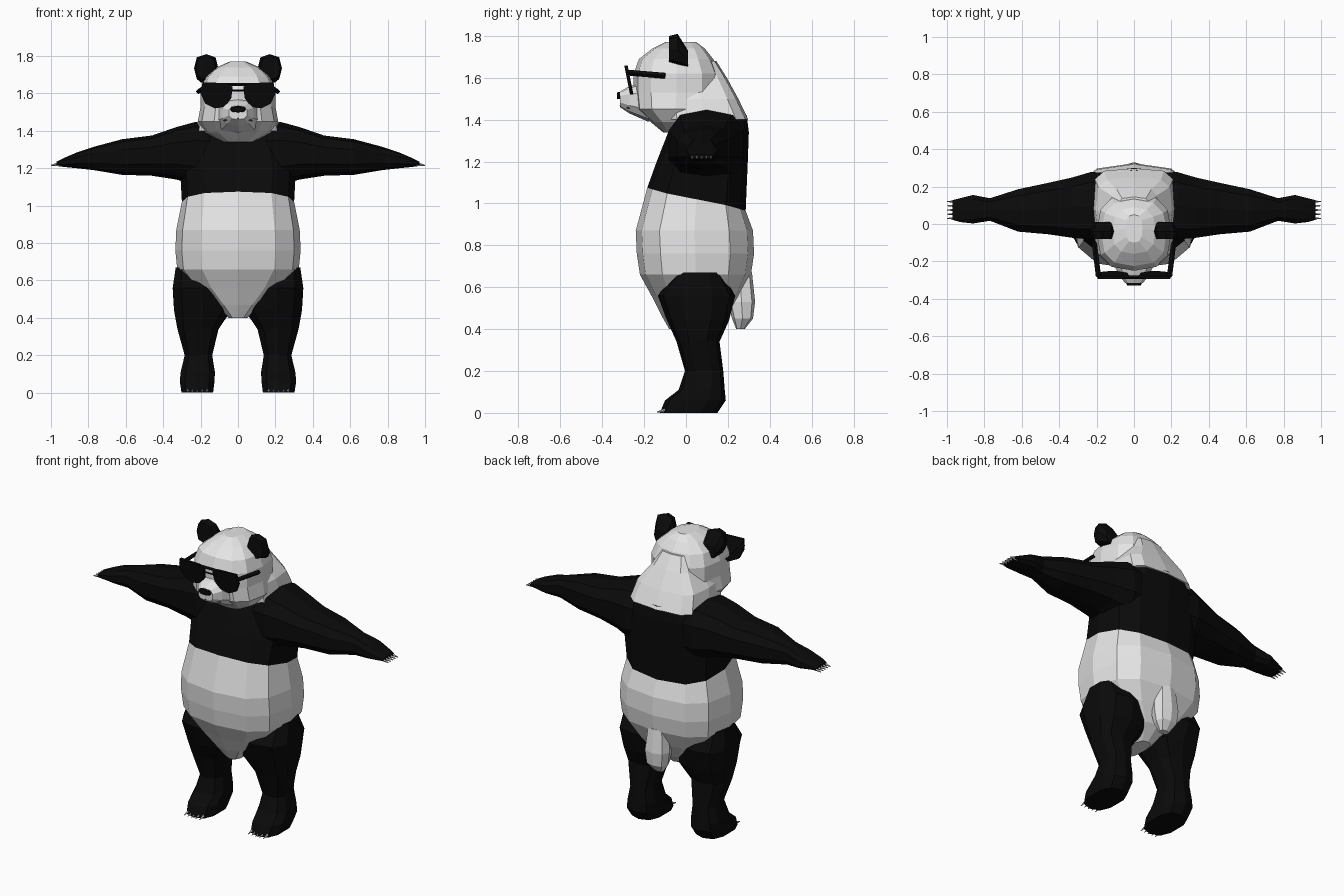
import bpy, bmesh, math
from mathutils import Vector

cube = bpy.data.objects.get("Cube")
if cube:
    bpy.data.objects.remove(cube, do_unlink=True)


def material(name, rgb, rough=0.8):
    m = bpy.data.materials.new(name)
    m.use_nodes = True
    m.diffuse_color = (*rgb, 1)
    bsdf = m.node_tree.nodes["Principled BSDF"]
    bsdf.inputs["Base Color"].default_value = (*rgb, 1)
    bsdf.inputs["Roughness"].default_value = rough
    return m


WHITE = material("white fur", (0.78, 0.78, 0.78))
BLACK = material("black fur", (0.003, 0.003, 0.003))
CLAW = material("pale claw", (0.5, 0.5, 0.5))
MOUTH = material("mouth grey", (0.1, 0.1, 0.1))


def finish(name, bm, mats, side=1):
    """Turn a bmesh into a flat shaded object, flipped to one side if asked."""
    for v in bm.verts:
        v.co.x *= side
    bmesh.ops.recalc_face_normals(bm, faces=bm.faces)
    mesh = bpy.data.meshes.new(name)
    bm.to_mesh(mesh)
    bm.free()
    for m in mats:
        mesh.materials.append(m)
    obj = bpy.data.objects.new(name, mesh)
    bpy.context.collection.objects.link(obj)
    return obj


def loft(name, axis, rings, mats, n=12, power=0.75, side=1, band=None):
    """Skin rounded rings (position, u0, u1, v0, v1, tilt) along an axis."""
    bm = bmesh.new()
    loops = []
    for t, u0, u1, v0, v1, *tilt in rings:
        loop = []
        for i in range(n):
            a = math.tau * i / n
            s, c = math.sin(a), -math.cos(a)
            u = (u0 + u1) / 2 + (u1 - u0) / 2 * math.copysign(abs(s) ** power, s)
            v = (v0 + v1) / 2 + (v1 - v0) / 2 * math.copysign(abs(c) ** power, c)
            p = t - (tilt[0] * c if tilt else 0)
            co = {"x": (p, u, v), "y": (u, p, v), "z": (u, v, p)}[axis]
            loop.append(bm.verts.new(co))
        loops.append(loop)
    for k, (a, b) in enumerate(zip(loops, loops[1:])):
        for i in range(n):
            j = (i + 1) % n
            face = bm.faces.new((a[i], a[j], b[j], b[i]))
            face.material_index = band(k) if band else 0
    bm.faces.new(loops[0])
    bm.faces.new(loops[-1]).material_index = band(len(rings)) if band else 0
    return finish(name, bm, mats, side)


def even(rows):
    """Expand (z, half width, front, back, tilt) into centred rings."""
    return [(z, -w, w, *rest) for z, w, *rest in rows]


def plate(name, outline, y_at, depth, mat, side=1):
    """Extrude an x-z outline along y."""
    bm = bmesh.new()
    face = bm.faces.new([bm.verts.new((x, y_at(z), z)) for x, z in outline])
    out = bmesh.ops.extrude_face_region(bm, geom=[face])["geom"]
    verts = [g for g in out if isinstance(g, bmesh.types.BMVert)]
    bmesh.ops.translate(bm, verts=verts, vec=(0, depth, 0))
    return finish(name, bm, [mat], side)


def bar(name, a, b, r, mat, side=1):
    """Thin square rod between two points."""
    a, b = Vector(a), Vector(b)
    bm = bmesh.new()
    bmesh.ops.create_cone(bm, cap_ends=True, segments=4, radius1=r, radius2=r,
                          depth=(b - a).length)
    bmesh.ops.rotate(bm, verts=bm.verts,
                     matrix=(b - a).to_track_quat("Z", "Y").to_matrix())
    bmesh.ops.translate(bm, verts=bm.verts, vec=(a + b) / 2)
    return finish(name, bm, [mat], side)


# Torso: white belly below the hem ring, black chest above it
loft("torso", "z", even([
    (0.40, 0.05, -0.08, 0.12),
    (0.47, 0.13, -0.12, 0.21),
    (0.56, 0.24, -0.165, 0.26),
    (0.66, 0.325, -0.22, 0.31),
    (0.76, 0.335, -0.235, 0.325),
    (0.87, 0.33, -0.24, 0.32),
    (1.02, 0.30, -0.185, 0.285, 0.055),
    (1.2, 0.31, -0.14, 0.295),
    (1.34, 0.27, -0.085, 0.30),
    (1.42, 0.21, -0.03, 0.29),
]), [WHITE, BLACK], band=lambda k: int(k >= 6))

# Tail hanging off the rump
loft("tail", "z", even([
    (0.40, 0.03, 0.24, 0.28),
    (0.45, 0.065, 0.22, 0.32),
    (0.53, 0.075, 0.2, 0.33),
    (0.67, 0.06, 0.2, 0.315),
]), [WHITE], n=8)

# Neck ruff sloping from the back of the head to the shoulders
loft("neck_ruff", "z", even([
    (1.40, 0.225, -0.10, 0.298),
    (1.5, 0.205, -0.11, 0.25),
    (1.6, 0.13, -0.1, 0.195),
    (1.68, 0.09, -0.1, 0.145),
]), [WHITE], power=0.5)

# Head from chin to crown
loft("head", "z", even([
    (1.34, 0.08, -0.11, 0.0),
    (1.39, 0.175, -0.17, 0.1),
    (1.45, 0.215, -0.24, 0.14),
    (1.53, 0.2, -0.25, 0.16),
    (1.62, 0.2, -0.25, 0.16),
    (1.69, 0.175, -0.225, 0.13),
    (1.74, 0.115, -0.16, 0.09),
    (1.77, 0.045, -0.10, 0.05),
]), [WHITE])

# Muzzle, nose and mouth
loft("muzzle", "y", [
    (-0.18, -0.13, 0.13, 1.39, 1.59),
    (-0.27, -0.085, 0.085, 1.43, 1.56),
    (-0.315, -0.05, 0.05, 1.46, 1.535),
], [WHITE], n=10)
loft("nose", "y", [
    (-0.30, -0.05, 0.05, 1.497, 1.537),
    (-0.33, -0.035, 0.035, 1.5, 1.53),
], [BLACK], n=8)
for side in (1, -1):
    bar("mouth", (0, -0.313, 1.467), (0.075, -0.272, 1.455), 0.005, MOUTH, side)

# Sunglasses: lenses, double bridge and temples
LENS = [(0.028, 1.635), (0.06, 1.655), (0.19, 1.66), (0.2, 1.6),
        (0.175, 1.545), (0.125, 1.52), (0.07, 1.53), (0.036, 1.575)]
for side in (1, -1):
    plate("lens", LENS, lambda z: -0.295 + (1.66 - z) * 0.2, 0.016, BLACK, side)
    bar("temple", (0.19, -0.28, 1.625), (0.212, -0.10, 1.61), 0.014, BLACK, side)
bar("bridge_top", (-0.06, -0.285, 1.648), (0.06, -0.285, 1.648), 0.009, BLACK)
bar("bridge_low", (-0.04, -0.28, 1.615), (0.04, -0.28, 1.615), 0.005, BLACK)

# Paired parts
for side, tag in ((1, "left"), (-1, "right")):
    loft(tag + "_ear", "y", [
        (-0.08, 0.12, 0.225, 1.675, 1.8),
        (-0.04, 0.105, 0.235, 1.66, 1.81),
        (0.01, 0.11, 0.21, 1.65, 1.73),
    ], [BLACK], n=8, side=side)

    # Arm from inside the chest to the paw
    loft(tag + "_arm", "x", [
        (0.15, -0.08, 0.28, 1.12, 1.44),
        (0.23, -0.09, 0.285, 1.11, 1.447),
        (0.33, -0.08, 0.255, 1.14, 1.42),
        (0.46, -0.06, 0.225, 1.16, 1.375),
        (0.62, -0.045, 0.19, 1.165, 1.355),
        (0.77, 0.015, 0.14, 1.19, 1.315),
        (0.86, 0.0, 0.158, 1.2, 1.285),
        (0.93, 0.008, 0.14, 1.207, 1.255),
        (0.97, 0.02, 0.13, 1.212, 1.235),
    ], [BLACK], n=10, side=side)

    # Leg from inside the hip to the sole
    loft(tag + "_leg", "z", [
        (0, 0.13, 0.305, -0.125, 0.15),
        (0.06, 0.122, 0.315, -0.10, 0.19),
        (0.11, 0.12, 0.31, -0.035, 0.185),
        (0.2, 0.135, 0.288, -0.005, 0.178),
        (0.34, 0.10, 0.328, -0.045, 0.16),
        (0.44, 0.03, 0.348, -0.09, 0.205),
        (0.56, 0.05, 0.355, -0.135, 0.235),
        (0.67, 0.11, 0.337, -0.05, 0.17),
    ], [BLACK], n=10, side=side)

    # Claws on paw and foot
    for i in range(5):
        y = 0.03 + 0.0225 * i
        loft(tag + "_hand_claw", "x", [
            (0.95, y - 0.008, y + 0.008, 1.213, 1.238),
            (1.0, y - 0.002, y + 0.002, 1.212, 1.218),
        ], [CLAW], n=4, side=side)
        x = 0.165 + 0.026 * i
        loft(tag + "_foot_claw", "y", [
            (-0.10, x - 0.008, x + 0.008, 0.003, 0.022),
            (-0.138, x - 0.002, x + 0.002, 0.002, 0.007),
        ], [CLAW], n=4, side=side)
